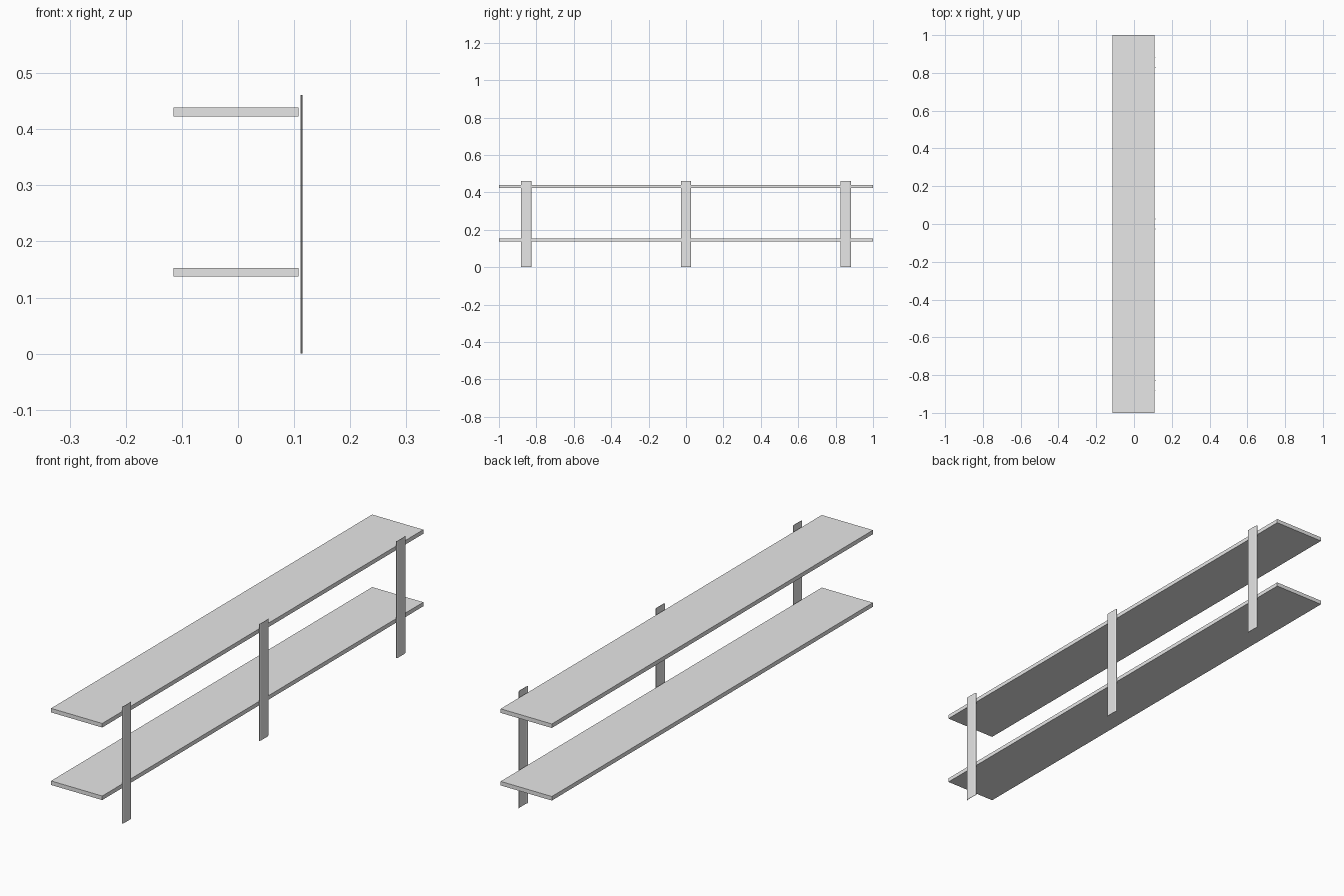
import bpy
import bmesh
from mathutils import Vector

cube = bpy.data.objects.get("Cube")
if cube:
    bpy.data.objects.remove(cube, do_unlink=True)

grey = bpy.data.materials.new("light_grey")
grey.use_nodes = True
colour = (0.8, 0.8, 0.8, 1)
grey.diffuse_color = colour
grey.node_tree.nodes["Principled BSDF"].inputs["Base Color"].default_value = colour


def extrude_profile(name, points, direction):
    """Extrude a closed planar outline into a solid part."""
    bm = bmesh.new()
    face = bm.faces.new([bm.verts.new(p) for p in points])
    result = bmesh.ops.extrude_face_region(bm, geom=[face], use_keep_orig=True)
    moved = [g for g in result["geom"] if isinstance(g, bmesh.types.BMVert)]
    bmesh.ops.translate(bm, verts=moved, vec=Vector(direction))
    bmesh.ops.recalc_face_normals(bm, faces=bm.faces[:])
    mesh = bpy.data.meshes.new(name)
    bm.to_mesh(mesh)
    bm.free()
    mesh.materials.append(grey)
    obj = bpy.data.objects.new(name, mesh)
    bpy.context.collection.objects.link(obj)
    return obj


# Two long boards
BACK, FRONT = -0.115, 0.108
THICKNESS = 0.016
for name, bottom in (("lower_shelf", 0.137), ("upper_shelf", 0.423)):
    outline = [(BACK, -1, bottom), (FRONT, -1, bottom),
               (FRONT, 1, bottom), (BACK, 1, bottom)]
    extrude_profile(name, outline, (0, 0, THICKNESS))

# Three thin uprights, each a flat strip with its long edges folded inwards
HEIGHT = 0.461
INNER, OUTER, SHEET = 0.111, 0.115, 0.0015
HALF, FOLD = 0.028, 0.021
half_outline = [(OUTER, FOLD), (INNER + SHEET, HALF),
                (INNER, HALF), (OUTER - SHEET, FOLD)]
strip = half_outline + [(x, -y) for x, y in reversed(half_outline)]
for name, centre in (("front_upright", -0.854), ("middle_upright", 0),
                     ("rear_upright", 0.854)):
    outline = [(x, y + centre, 0) for x, y in strip]
    extrude_profile(name, outline, (0, 0, HEIGHT))
